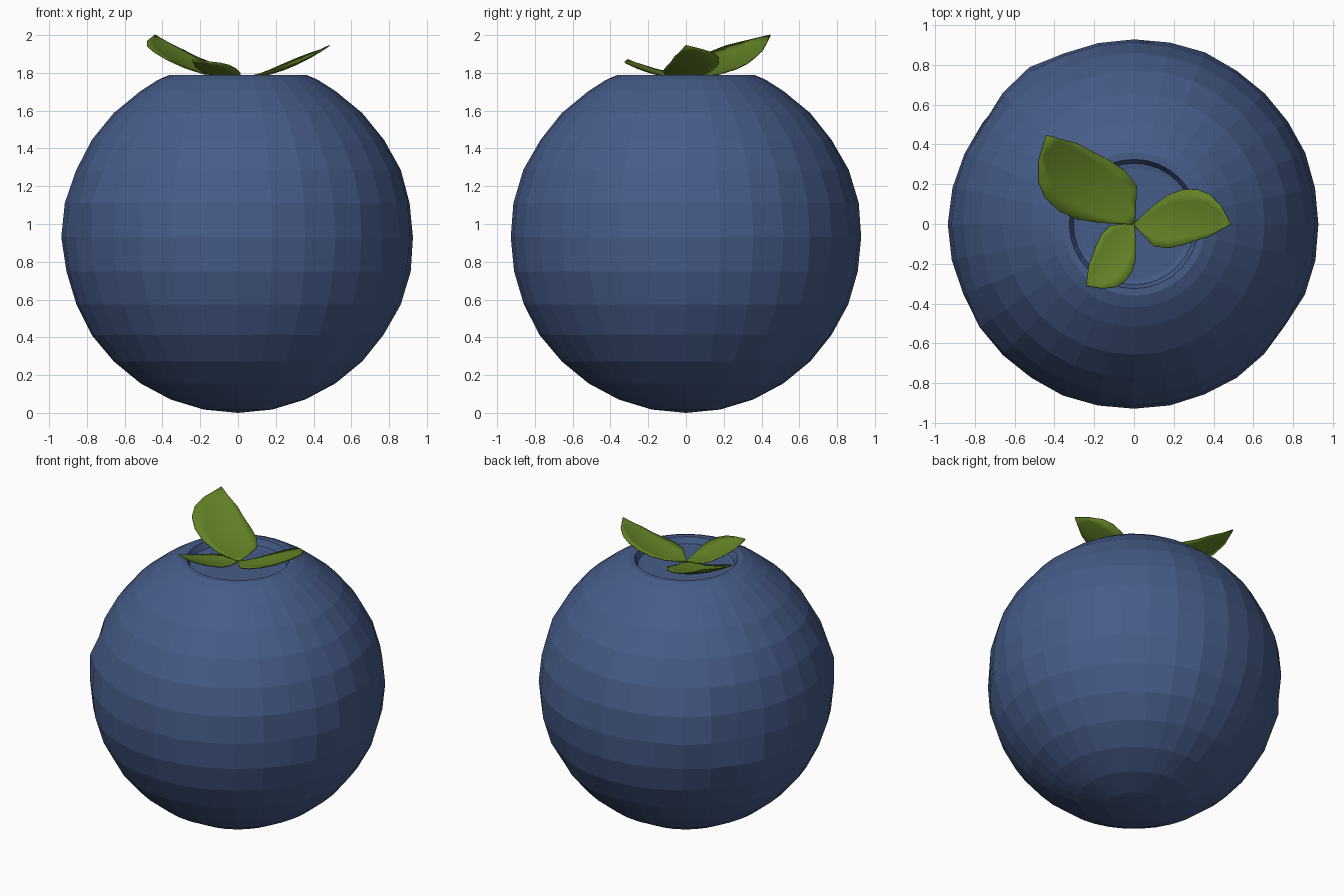
import bpy, bmesh, math, random
from mathutils import Vector

random.seed(4)
if "Cube" in bpy.data.objects:
    bpy.data.objects.remove(bpy.data.objects["Cube"])


def material(name, colour):
    mat = bpy.data.materials.new(name)
    mat.use_nodes = True
    mat.diffuse_color = (*colour, 1)
    mat.node_tree.nodes["Principled BSDF"].inputs["Base Color"].default_value = (*colour, 1)
    return mat


def finish(name, bm, mat):
    bmesh.ops.recalc_face_normals(bm, faces=bm.faces)
    mesh = bpy.data.meshes.new(name)
    bm.to_mesh(mesh)
    bm.free()
    obj = bpy.data.objects.new(name, mesh)
    bpy.context.collection.objects.link(obj)
    mesh.materials.append(mat)
    return obj


blue = material("berry blue", (0.061, 0.107, 0.25))
green = material("leaf green", (0.122, 0.223, 0.019))

# Berry: round body with a shallow crater at the crown
SIDES, RADIUS = 32, 0.93
profile = []
for k in range(1, 14):
    a = math.pi * k / 16
    profile.append((RADIUS * math.sin(a), RADIUS * (1 - math.cos(a))))
profile += [(0.42, 1.765), (0.36, 1.79), (0.325, 1.79), (0.305, 1.75), (0.28, 1.745)]

bm = bmesh.new()
rings = []
for r, z in profile:
    ring = []
    for i in range(SIDES):
        a = 2 * math.pi * i / SIDES
        ring.append(bm.verts.new((r * math.cos(a), r * math.sin(a), z)))
    rings.append(ring)
for low, high in zip(rings, rings[1:]):
    for i in range(SIDES):
        j = (i + 1) % SIDES
        bm.faces.new((low[i], low[j], high[j], high[i]))
for ring, z in ((rings[0], 0), (rings[-1], 1.745)):
    pole = bm.verts.new((0, 0, z))
    for i in range(SIDES):
        bm.faces.new((ring[i], ring[(i + 1) % SIDES], pole))

# Gentle bumps and dents: azimuth, height, reach, push
bumps = [(180, 1.0, 0.2, 0.012), (-34, 0.95, 0.22, -0.02), (148, 1.0, 0.2, -0.03),
         (124, 1.0, 0.2, 0.03), (90, 0.28, 0.2, -0.025), (60, 0.65, 0.2, -0.02),
         (215, 1.1, 0.2, 0.02)]
for ring in rings[4:11]:
    for v in ring:
        out = (v.co - Vector((0, 0, RADIUS))).normalized()
        push = random.uniform(-0.004, 0.003)
        for azimuth, z, reach, amount in bumps:
            r = math.sqrt(RADIUS ** 2 - (z - RADIUS) ** 2)
            a = math.radians(azimuth)
            near = (v.co - Vector((r * math.cos(a), r * math.sin(a), z))).length
            push += amount * max(0, 1 - near / reach)
        v.co += out * push
finish("berry_body", bm, blue)

# Leaf outline: distance along, width on one side, width on the other
OUTLINE = [(0, 0.01, 0.01), (0.08, 0.08, 0.1), (0.2, 0.19, 0.23), (0.35, 0.3, 0.25),
           (0.5, 0.355, 0.22), (0.65, 0.36, 0.17), (0.78, 0.31, 0.13),
           (0.9, 0.19, 0.06), (1, 0.004, 0.004)]
ACROSS = [-1, -0.66, -0.33, 0, 0.33, 0.66, 1]


def leaf(name, tip_x, tip_y, rise):
    length = math.hypot(tip_x, tip_y)
    along = Vector((tip_x, tip_y, 0)) / length
    side = Vector((-along.y, along.x, 0))
    bm = bmesh.new()
    rows = []
    for t, wide, narrow in OUTLINE:
        row = []
        for s in ACROSS:
            w = s * (wide if s > 0 else narrow)
            p = (along * t + side * w) * length
            p.z = 1.77 + rise * t ** 1.9 + 0.5 * length * w * w
            row.append(bm.verts.new(p))
        rows.append(row)
    for a, b in zip(rows, rows[1:]):
        for i in range(len(ACROSS) - 1):
            bm.faces.new((a[i], b[i], b[i + 1], a[i + 1]))
    obj = finish(name, bm, green)
    solid = obj.modifiers.new("thickness", "SOLIDIFY")
    solid.thickness = 0.006
    solid.offset = 0
    bpy.ops.object.select_all(action="DESELECT")
    obj.select_set(True)
    bpy.context.view_layer.objects.active = obj
    bpy.ops.object.shade_smooth_by_angle(angle=math.radians(40))


leaf("large_leaf", -0.44, 0.445, 0.23)
leaf("left_leaf", 0.485, 0.0, 0.175)
leaf("small_leaf", -0.24, -0.31, 0.1)
